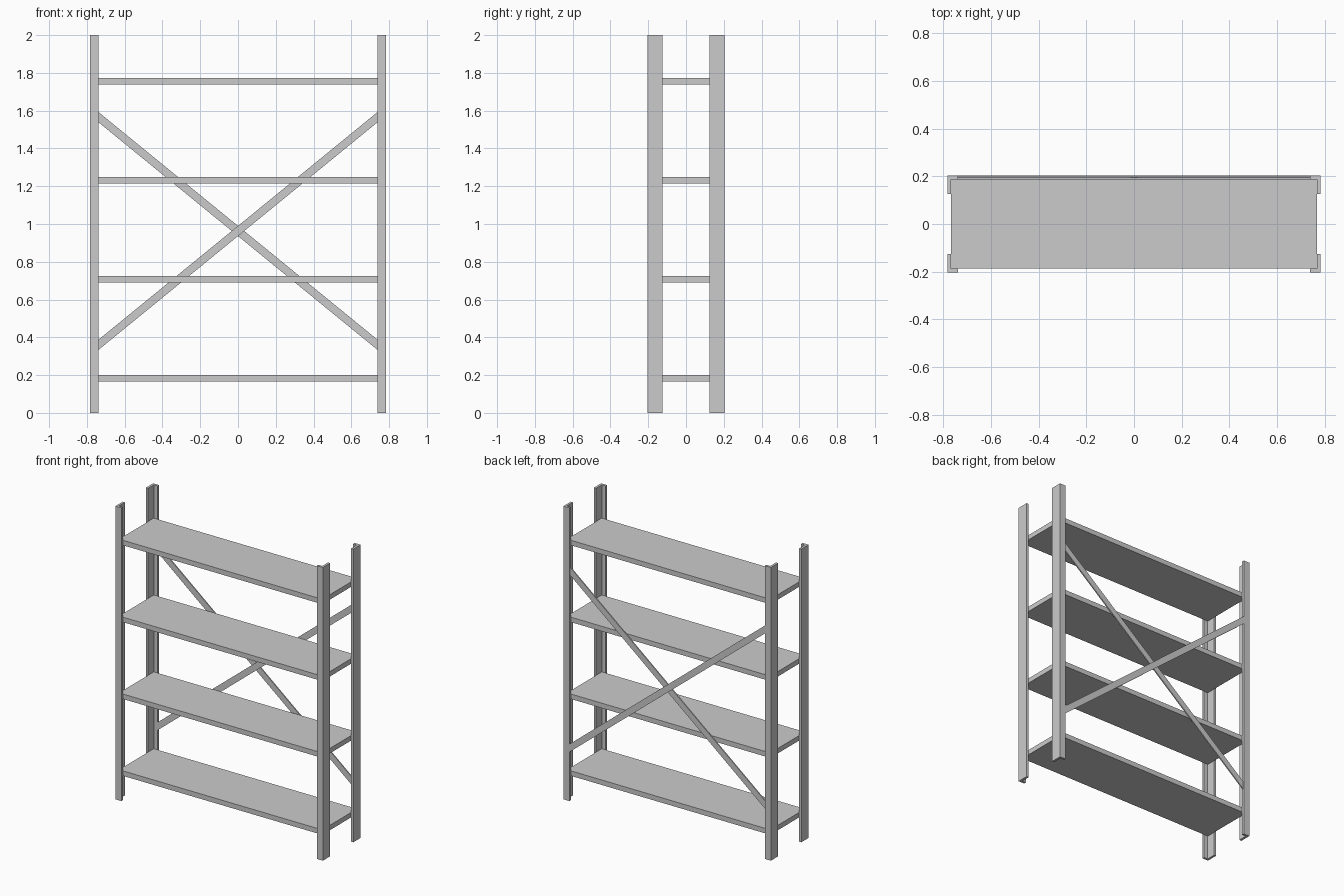
import bpy, bmesh

if "Cube" in bpy.data.objects:
    bpy.data.objects.remove(bpy.data.objects["Cube"])

W, D, H = 0.783, 0.2035, 2.0       # half width, half depth, height
FX, FY, T = 0.738, 0.125, 0.016    # flange ends and steel thickness


def prism(name, profile, vec):
    """Extrude a closed planar profile along vec."""
    bm = bmesh.new()
    face = bm.faces.new([bm.verts.new(p) for p in profile])
    ext = bmesh.ops.extrude_face_region(bm, geom=[face])
    bmesh.ops.translate(bm, vec=vec,
                        verts=[v for v in ext["geom"] if isinstance(v, bmesh.types.BMVert)])
    bmesh.ops.recalc_face_normals(bm, faces=bm.faces)
    me = bpy.data.meshes.new(name)
    bm.to_mesh(me)
    bm.free()
    ob = bpy.data.objects.new(name, me)
    bpy.context.collection.objects.link(ob)
    return ob


# L-section corner posts
L = [(W, D), (FX, D), (FX, D - T), (W - T, D - T), (W - T, FY), (W, FY)]
for sx, side in ((-1, "left"), (1, "right")):
    for sy, end in ((-1, "front"), (1, "back")):
        prism(f"{end}_{side}_post", [(sx * x, sy * y, 0) for x, y in L], (0, 0, H))

# Shelves nested inside the posts
sx, sy = W - T, D - T
for i in range(4):
    prism(f"shelf_{i + 1}", [(-sx, -sy, 0.166 + i * 0.5243), (sx, -sy, 0.166 + i * 0.5243),
                             (sx, sy, 0.166 + i * 0.5243), (-sx, sy, 0.166 + i * 0.5243)],
          (0, 0, 0.034))

# Crossed flat braces at the back, one layered over the other
for s, y, name in ((-1, D - T / 2, "outer_brace"), (1, D - T, "inner_brace")):
    prism(name, [(-s * FX, y, 0.334), (s * FX, y, 1.538),
                 (s * FX, y, 1.592), (-s * FX, y, 0.388)], (0, T / 2, 0))
